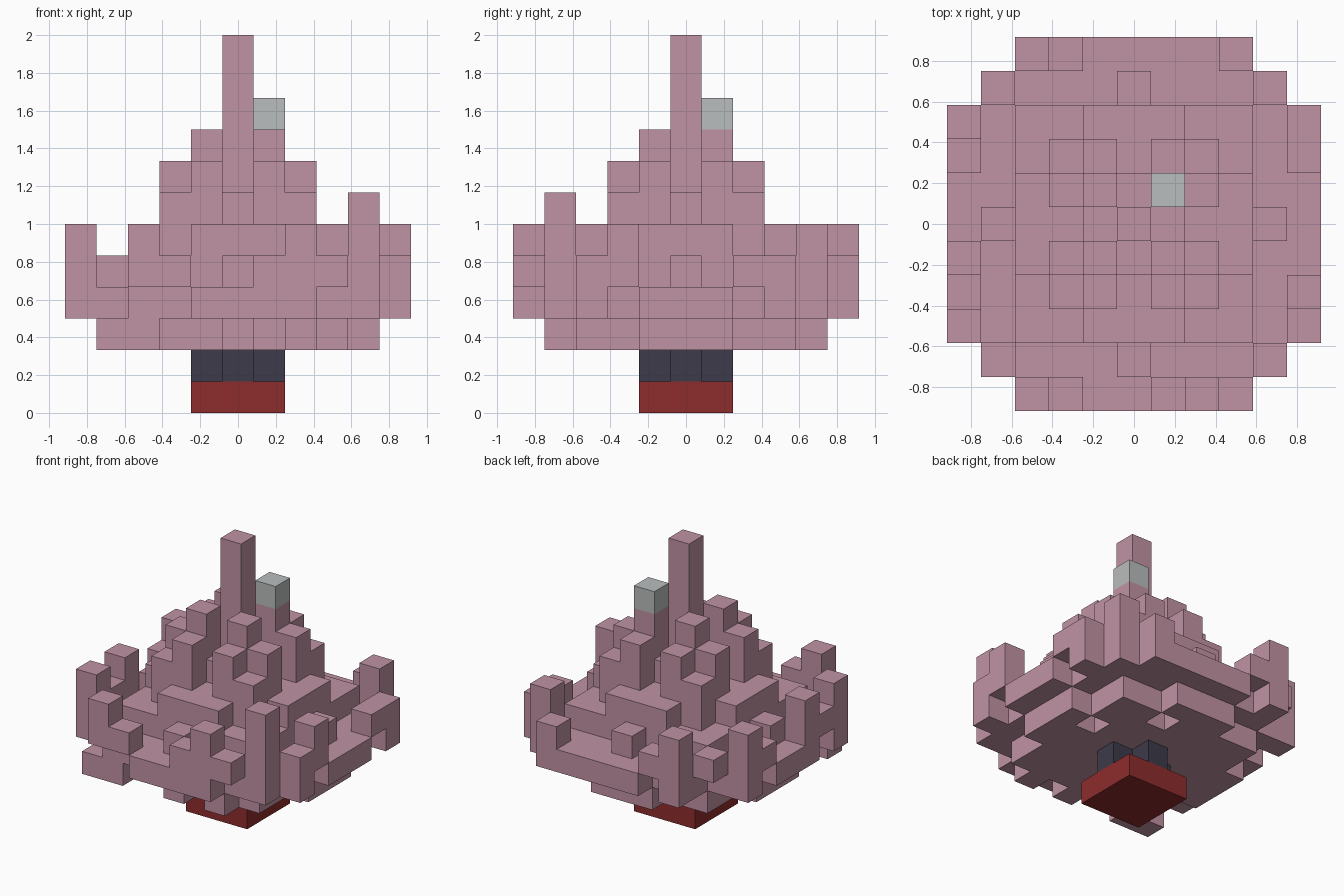
import bpy
import bmesh
from mathutils import Vector

cube = bpy.data.objects.get("Cube")
if cube:
    bpy.data.objects.remove(cube, do_unlink=True)

UNIT = 1 / 6


def material(name, color):
    mat = bpy.data.materials.new(name)
    mat.use_nodes = True
    mat.diffuse_color = (*color, 1)
    node = mat.node_tree.nodes["Principled BSDF"]
    node.inputs["Base Color"].default_value = (*color, 1)
    node.inputs["Roughness"].default_value = 0.9
    return mat


def box(x0, x1, y0, y1, z0, z1):
    """Cells of a block, x and y inclusive, z from base to top."""
    return {(x, y, z) for x in range(x0, x1 + 1)
            for y in range(y0, y1 + 1) for z in range(z0, z1)}


def column(x, y, base, top):
    return box(x, x, y, y, base, top)


def build(name, cells, mat, filled):
    """Make a shell from the exposed cell sides."""
    bm = bmesh.new()
    for cell in cells:
        centre = Vector(cell) + Vector((0, 0, 0.5))
        for axis in range(3):
            for sign in (-1, 1):
                step = [0, 0, 0]
                step[axis] = sign
                if tuple(c + s for c, s in zip(cell, step)) in filled:
                    continue
                n = Vector(step)
                a = Vector((0, 0, 0))
                a[(axis + 1) % 3] = 0.5
                b = n.cross(a)
                corners = [a + b, b - a, -a - b, a - b]
                # a x b follows the outward normal
                bm.faces.new([bm.verts.new((centre + n / 2 + c) * UNIT)
                              for c in corners])
    bmesh.ops.remove_doubles(bm, verts=bm.verts, dist=0.001)
    bmesh.ops.dissolve_limit(bm, angle_limit=0.01, verts=bm.verts, edges=bm.edges)
    mesh = bpy.data.meshes.new(name)
    bm.to_mesh(mesh)
    bm.free()
    mesh.materials.append(mat)
    obj = bpy.data.objects.new(name, mesh)
    bpy.context.collection.objects.link(obj)


# Base and cross-shaped stem
base = box(-1, 1, -1, 1, 0, 1)
stem = box(-1, 1, 0, 0, 1, 2) | box(0, 0, -1, 1, 1, 2)

# Underside layer with ragged edge and small pits
canopy = box(-3, 3, -3, 3, 2, 3)
canopy |= box(-4, -3, -4, -4, 2, 3) | column(0, -4, 2, 3) | column(2, -4, 2, 3)
canopy |= box(-1, 1, 4, 4, 2, 3) | box(4, 4, -1, 1, 2, 3) | box(-4, -4, -1, 1, 2, 3)
canopy -= column(1, 3, 2, 3) | column(3, 1, 2, 3)

# Broad rim
canopy |= box(-4, 4, -3, 3, 3, 4) | box(-3, 3, -4, 4, 3, 4)
canopy |= box(-1, 2, -5, -5, 3, 4) | box(-1, 2, 5, 5, 3, 4)
canopy |= box(5, 5, -1, 1, 3, 4) | box(-5, -5, -1, 1, 3, 4)

# Square tier, cross tier and small rim bumps
canopy |= box(-3, 3, -3, 3, 4, 5)
canopy |= box(-3, 3, -1, 1, 5, 6) | box(-1, 1, -3, 3, 5, 6)
for x, y in ((0, 4), (0, -4), (4, 0), (-4, 0)):
    canopy |= column(x, y, 4, 5)

# Stepped peak, alike in each quarter
for sx in (-1, 1):
    for sy in (-1, 1):
        canopy |= column(sx, sy, 5, 9)
        canopy |= column(2 * sx, sy, 5, 8) | column(sx, 2 * sy, 5, 8)
        canopy |= column(2 * sx, 2 * sy, 5, 7)
canopy |= box(-1, 1, 0, 0, 6, 7) | box(0, 0, -1, 1, 6, 7)
canopy |= column(0, 0, 6, 12)

# Prongs around the rim: x, y, base, top
for prong in (
    (-3, -5, 4, 6), (-2, -5, 4, 5), (1, -5, 4, 5), (2, -5, 3, 6), (3, -5, 4, 5),
    (4, -4, 3, 7), (5, -3, 3, 5), (5, -2, 4, 6), (5, 2, 4, 5), (5, 3, 3, 5),
    (4, 4, 3, 6), (3, 5, 3, 5), (-2, 5, 4, 5), (-3, 5, 3, 6), (-4, 4, 4, 5),
    (-5, 3, 3, 6), (-5, 2, 4, 5), (-5, -1, 4, 6), (-5, -2, 4, 5), (-5, -3, 3, 6),
):
    canopy |= column(*prong)

# Pale block on the peak
bud = column(1, 1, 9, 10)

filled = base | stem | canopy | bud
build("base", base, material("dark red", (0.27, 0.025, 0.025)), filled)
build("stem", stem, material("slate", (0.045, 0.043, 0.068)), filled)
build("canopy", canopy, material("dusty pink", (0.53, 0.29, 0.37)), filled)
build("bud", bud, material("pale grey", (0.49, 0.51, 0.51)), filled)
